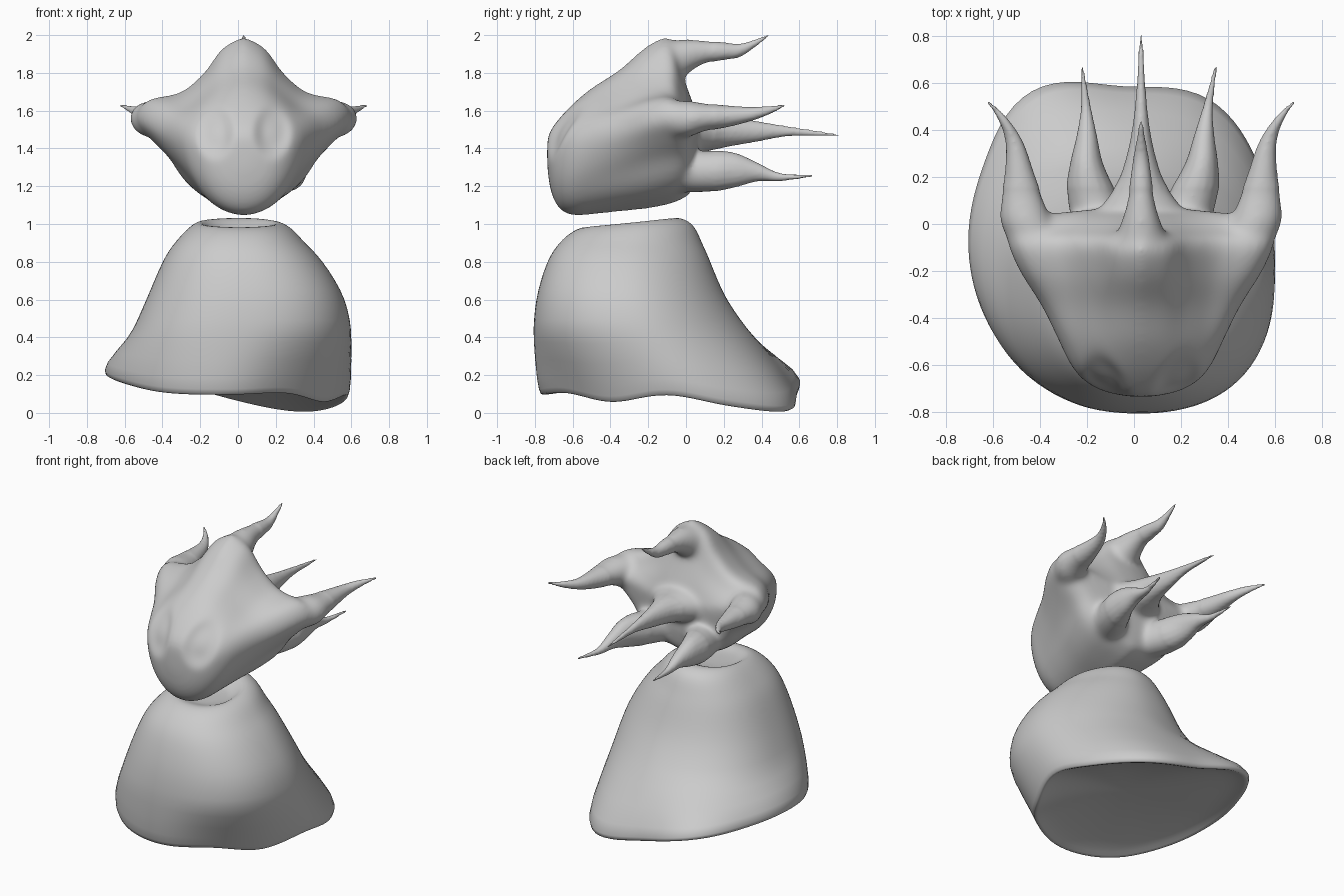
import bpy, bmesh, math

if "Cube" in bpy.data.objects:
    bpy.data.objects.remove(bpy.data.objects["Cube"], do_unlink=True)

grey = bpy.data.materials.new("plain_grey")
grey.use_nodes = True
colour = (0.6, 0.6, 0.6, 1)
grey.diffuse_color = colour
grey.node_tree.nodes["Principled BSDF"].inputs["Base Color"].default_value = colour


def smooth_rows(rows, steps, closed=False):
    """Catmull-Rom interpolation through rows of parameters."""
    n = len(rows)
    pick = (lambda i: rows[i % n]) if closed else (lambda i: rows[min(max(i, 0), n - 1)])
    out = []
    for i in range(n if closed else n - 1):
        for s in range(steps):
            t = s / steps
            out.append(tuple(
                b + 0.5 * t * (c - a + t * (2 * a - 5 * b + 4 * c - d + t * (3 * (b - c) + d - a)))
                for a, b, c, d in zip(pick(i - 1), pick(i), pick(i + 1), pick(i + 2))))
    return out if closed else out + [rows[-1]]


def loft(bm, rings):
    loops = [[bm.verts.new(p) for p in ring] for ring in rings]
    n = len(loops[0])
    for a, b in zip(loops, loops[1:]):
        for i in range(n):
            j = (i + 1) % n
            bm.faces.new((a[i], a[j], b[j], b[i]))
    bm.faces.new(loops[0][::-1])
    bm.faces.new(loops[-1])


def make_object(name, bm):
    bmesh.ops.recalc_face_normals(bm, faces=bm.faces)
    mesh = bpy.data.meshes.new(name)
    bm.to_mesh(mesh)
    bm.free()
    obj = bpy.data.objects.new(name, mesh)
    bpy.context.collection.objects.link(obj)
    mesh.materials.append(grey)
    return obj


def shade(obj):
    for p in obj.data.polygons:
        p.use_smooth = True


# Head: sections along y, blending from an oval to a four-pointed star
CX = 0.03
STAR = smooth_rows([(0, -1), (.37, -.87), (.56, -.69), (.70, -.42), (.87, -.19), (1, .04),
                    (.9, .27), (.6, .35), (.37, .58), (.2, .87), (0, 1)], 3)


def head_section(y, half, z0, zc, z1, star):
    side = []
    for k, (sx, sz) in enumerate(STAR):
        a = math.pi * (k / (len(STAR) - 1) - 0.5)
        x = star * sx + (1 - star) * math.cos(a)
        z = star * sz + (1 - star) * math.sin(a)
        side.append((x * half, zc + z * ((z1 - zc) if z > 0 else (zc - z0))))
    return ([(CX + x, y, z) for x, z in side] +
            [(CX - x, y, z) for x, z in side[-2:0:-1]])


bm = bmesh.new()
head_rows = [
    (-.735, .05, 1.30, 1.38, 1.45, 0), (-.715, .16, 1.17, 1.38, 1.50, 0),
    (-.67, .24, 1.08, 1.40, 1.56, 0), (-.60, .30, 1.045, 1.42, 1.635, .1),
    (-.50, .35, 1.05, 1.45, 1.72, .3), (-.35, .425, 1.065, 1.48, 1.82, .6),
    (-.20, .52, 1.08, 1.52, 1.95, .9), (-.08, .57, 1.105, 1.535, 1.985, 1),
    (-.02, .56, 1.13, 1.535, 1.80, 1), (.03, .48, 1.17, 1.53, 1.66, 1),
    (.06, .25, 1.30, 1.50, 1.58, 1)]
loft(bm, [head_section(*r) for r in smooth_rows(head_rows, 4)])


# Swept-back flame horns: rows are y, x, z, half width, half height
def horn(rows, sign=1, lean=0):
    rings = []
    for y, x, z, rx, rz in smooth_rows(rows, 5):
        cx = CX + sign * x + lean * max(y, 0)
        rings.append([(cx + rx * math.cos(a), y, z + rz * math.sin(a))
                      for a in (math.tau * i / 16 for i in range(16))])
    loft(bm, rings)


horn([(-.15, 0, 1.80, .12, .15), (-.06, 0, 1.85, .11, .125), (.02, 0, 1.89, .083, .09),
      (.1, 0, 1.91, .06, .063), (.2, 0, 1.915, .045, .047), (.28, 0, 1.918, .034, .037),
      (.35, 0, 1.948, .022, .024), (.44, 0, 2.0, .008, .007)])
horn([(-.1, 0, 1.46, .22, .12), (.06, 0, 1.48, .18, .11), (.14, 0, 1.485, .125, .095),
      (.22, 0, 1.49, .083, .082), (.37, 0, 1.49, .044, .056), (.55, 0, 1.49, .022, .026),
      (.81, 0, 1.47, .008, .007)])
for sign in (1, -1):
    horn([(-.12, .42, 1.55, .12, .09), (0, .485, 1.555, .115, .10), (.1, .505, 1.565, .093, .075),
          (.22, .518, 1.57, .062, .058), (.35, .54, 1.583, .038, .037),
          (.45, .59, 1.605, .022, .022), (.53, .66, 1.63, .008, .007)], sign)
    horn([(-.15, .12, 1.28, .12, .10), (.0, .17, 1.275, .125, .11), (.14, .22, 1.28, .105, .11),
          (.26, .245, 1.285, .07, .092), (.38, .25, 1.275, .043, .05),
          (.5, .26, 1.248, .022, .022), (.67, .285, 1.255, .008, .007)], sign, 0.05)

# Fuse head and horns into one skin, then soften the joins and press in the eyes
head = make_object("flame_head", bm)
remesh = head.modifiers.new("fuse", 'REMESH')
remesh.mode = 'VOXEL'
remesh.voxel_size = 0.01
bpy.context.view_layer.update()
fused = bpy.data.meshes.new_from_object(
    head.evaluated_get(bpy.context.evaluated_depsgraph_get()))
head.modifiers.clear()
bm = bmesh.new()
bm.from_mesh(fused)
bpy.data.meshes.remove(fused)
root = [v for v in bm.verts if v.co.y < 0.15]
for verts, rounds in ((root, 32), (bm.verts, 3)):
    for _ in range(rounds):
        bmesh.ops.smooth_vert(bm, verts=verts, factor=0.5,
                              use_axis_x=True, use_axis_y=True, use_axis_z=True)
for v in bm.verts:
    if v.co.y < -0.35:
        dx = (abs(v.co.x - CX) - 0.155) / 0.085
        dz = (v.co.z - 1.49) / 0.12
        v.co.y += 0.035 * math.exp(-(dx * dx + dz * dz) ** 2)
bm.to_mesh(head.data)
bm.free()
shade(head)

# Cloak: uneven hem given as radius and height every 30 degrees
HEM = smooth_rows([(.63, .09), (.67, .03), (.73, 0), (.68, .07), (.77, .17), (.68, .19),
                   (.65, .19), (.65, .15), (.67, .10), (.67, .09), (.62, .10), (.59, .05)],
                  4, closed=True)
N = len(HEM)


def hem_ring(grow, lift, level=0):
    """Hem outline, scaled, lifted and optionally flattened towards the underside height."""
    ring = []
    for i, (r, z) in enumerate(HEM):
        a = math.tau * i / N
        ring.append((-.05 + r * grow * math.cos(a), -.1 + r * grow * math.sin(a),
                     max(z, 0) * (1 - level) + 0.2 * level + lift))
    return ring


def oval_ring(z, x0, x1, y0, y1, tilt=0):
    ring = []
    for i in range(N):
        a = math.tau * i / N
        c, s = math.cos(a), math.sin(a)
        # Flatter at the back left, fuller elsewhere
        p = 1.78 if c > 0 and s > 0 else 2.35
        k = (abs(c) ** p + abs(s) ** p) ** (-1 / p)
        ring.append(((x0 + x1) / 2 + k * c * (x1 - x0) / 2,
                     (y0 + y1) / 2 + k * s * (y1 - y0) / 2, z + tilt * s))
    return ring


cloak_rows = [
    (.40, -.575, .605, -.81, .36, 0), (.60, -.485, .57, -.795, .215, 0),
    (.80, -.40, .45, -.735, .13, 0), (.90, -.335, .355, -.67, .085, 0),
    (.98, -.26, .28, -.60, .035, .02), (1.01, -.20, .21, -.53, -.05, .025),
    (.985, -.16, .17, -.46, -.12, .02), (.96, -.10, .11, -.38, -.19, 0)]
# Shallow hollow underside, hem, outer cloth, then the neck dimple
underside = [hem_ring(.12, 0, 1), hem_ring(.4, 0, .9), hem_ring(.7, .01, .5),
             hem_ring(.88, .025, .1), hem_ring(.97, .008)]
bm = bmesh.new()
loft(bm, underside + [hem_ring(1, 0), hem_ring(1.03, .06)] +
     [oval_ring(*r) for r in smooth_rows(cloak_rows, 2)])
cloak = make_object("cloak_body", bm)
subd = cloak.modifiers.new("soften", 'SUBSURF')
subd.levels = subd.render_levels = 1
shade(cloak)
